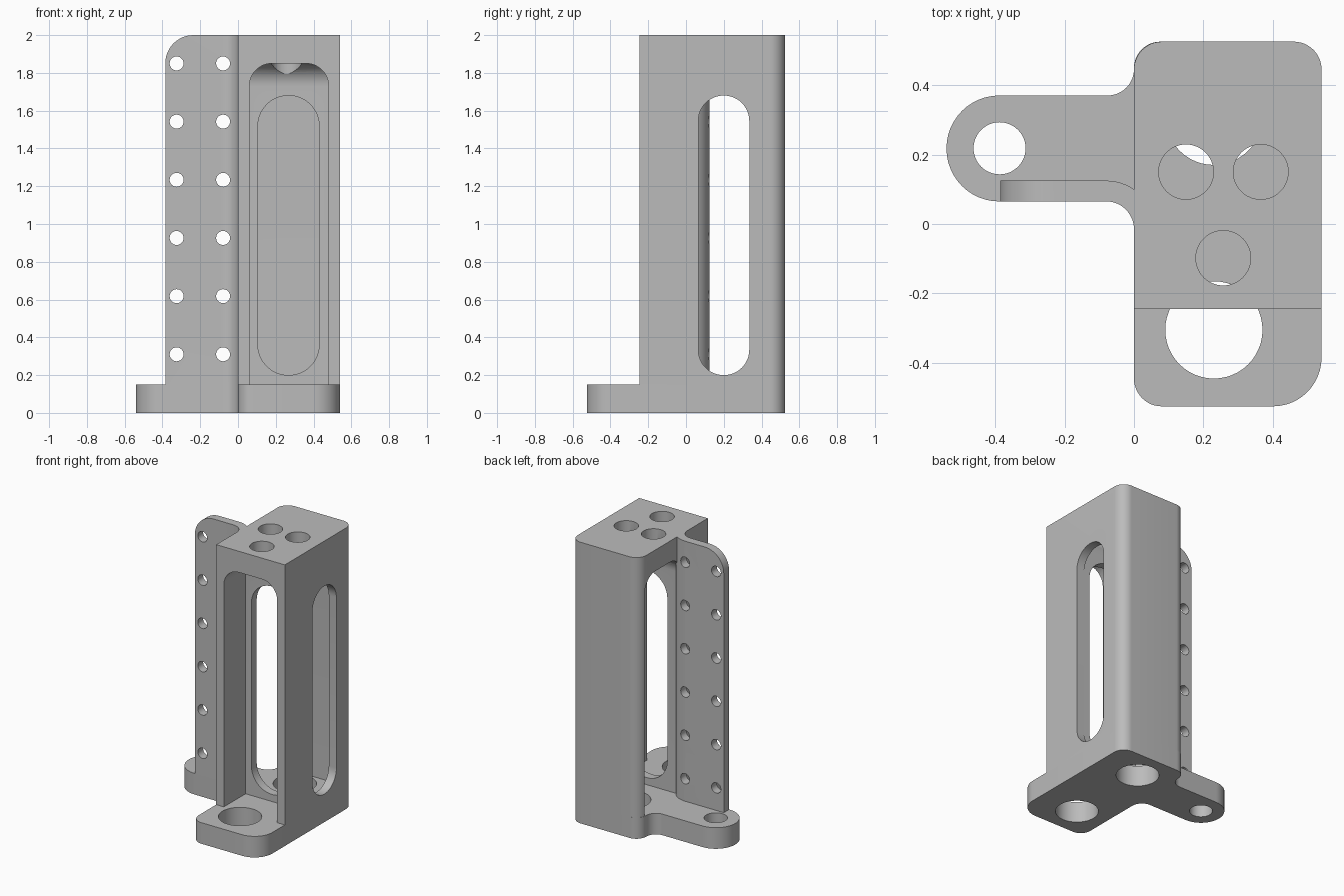
import bpy, bmesh, math
from mathutils import Vector

cube = bpy.data.objects.get("Cube")
if cube:
    bpy.data.objects.remove(cube, do_unlink=True)

mat = bpy.data.materials.new("plain grey")
mat.use_nodes = True
GREY = (0.5, 0.5, 0.5, 1)
mat.diffuse_color = GREY
mat.node_tree.nodes["Principled BSDF"].inputs["Base Color"].default_value = GREY


def rounded(corners, steps=12):
    """Outline from (u, v, radius) corners, convex or concave."""
    pts = []
    n = len(corners)
    for i, (u, v, r) in enumerate(corners):
        p = Vector((u, v))
        if r == 0:
            pts.append(p)
            continue
        a = (Vector(corners[i - 1][:2]) - p).normalized()
        b = (Vector(corners[(i + 1) % n][:2]) - p).normalized()
        half = a.angle(b) / 2
        centre = p + (a + b).normalized() * (r / math.sin(half))
        start = p + a * (r / math.tan(half)) - centre
        end = p + b * (r / math.tan(half)) - centre
        sweep = start.angle(end)
        for k in range(steps + 1):
            t = sweep * k / steps
            pts.append(centre + (start * math.sin(sweep - t) + end * math.sin(t)) / math.sin(sweep))
    return pts


def rect(u0, u1, v0, v1, bottom=0, top_left=0, top_right=0):
    return rounded([(u0, v0, bottom), (u1, v0, bottom), (u1, v1, top_right), (u0, v1, top_left)])


def circle(u, v, r, n=48):
    return [Vector((u + r * math.cos(2 * math.pi * k / n),
                    v + r * math.sin(2 * math.pi * k / n))) for k in range(n)]


def prism(name, outline, plane, w0, w1):
    """Extrude an outline drawn in the xy, xz or yz plane."""
    place = {"xy": lambda p, w: (p.x, p.y, w),
             "xz": lambda p, w: (p.x, w, p.y),
             "yz": lambda p, w: (w, p.x, p.y)}[plane]
    bm = bmesh.new()
    low = [bm.verts.new(place(p, w0)) for p in outline]
    high = [bm.verts.new(place(p, w1)) for p in outline]
    bm.faces.new(low)
    bm.faces.new(high)
    for i in range(len(low)):
        bm.faces.new((low[i - 1], low[i], high[i], high[i - 1]))
    bmesh.ops.recalc_face_normals(bm, faces=bm.faces)
    mesh = bpy.data.meshes.new(name)
    bm.to_mesh(mesh)
    bm.free()
    mesh.materials.append(mat)
    obj = bpy.data.objects.new(name, mesh)
    bpy.context.collection.objects.link(obj)
    return obj


def combine(target, tool, operation="DIFFERENCE"):
    """Apply a boolean and discard the tool."""
    mod = target.modifiers.new("cut", "BOOLEAN")
    mod.operation, mod.solver, mod.object = operation, "EXACT", tool
    bpy.context.view_layer.objects.active = target
    bpy.ops.object.modifier_apply(modifier=mod.name)
    bpy.data.objects.remove(tool, do_unlink=True)


# Base foot with side lug
FLOOR = 0.15
base = prism("base_foot", rounded([
    (0, -0.525, 0.08), (0.54, -0.525, 0.14), (0.54, 0.525, 0.08), (0, 0.525, 0.076),
    (0, 0.37, 0.076), (-0.54, 0.37, 0.152), (-0.54, 0.065, 0.152), (0, 0.065, 0.08)]),
    "xy", 0, FLOOR)
for x, y, r in [(0.23, -0.305, 0.14), (0.23, 0.31, 0.14), (-0.387, 0.218, 0.075)]:
    combine(base, prism("hole", circle(x, y, r), "xy", -0.1, 0.3))

# Hollow column
column = prism("column", rect(0, 0.54, -0.245, 0.525, 0, 0.08, 0.08), "xy", FLOOR, 2)

# Front pocket, rounded at its top corners and where the ceiling meets the web
R = 0.12
pocket = prism("front_pocket", rect(0.06, 0.48, 0, 1.85, 0, R, R), "xz", -0.4, 0.2)
combine(pocket, prism("limit", rect(-0.35, 0, -0.1, 1.85, 0, 0, R), "yz", -0.2, 0.8), "INTERSECT")
combine(column, pocket)

# Side pocket behind the web
pocket = prism("side_pocket", rect(0.06, 0.465, 0, 1.85, 0, R, R), "yz", -0.3, 0.6)
combine(pocket, prism("limit", rect(-0.2, 0.48, -0.1, 1.85, 0, 0, R), "xz", -0.2, 0.8), "INTERSECT")
combine(column, pocket)

# Slots through the web and the outer wall
combine(column, prism("slot", rect(0.105, 0.43, 0.2, 1.68, 0.162, 0.162, 0.162), "xz", -0.05, 0.2))
combine(column, prism("slot", rect(0.065, 0.335, 0.2, 1.68, 0.134, 0.134, 0.134), "yz", 0.4, 0.7))

# Holes in the top
for x, y in [(0.15, 0.15), (0.365, 0.15), (0.257, -0.098)]:
    combine(column, prism("hole", circle(x, y, 0.079), "xy", 1.7, 2.1))

# Drilled side plate, curving into the column wall
plate = prism("side_plate", rounded([
    (-0.385, 0.065, 0), (0, 0.065, 0.08), (0, -0.02, 0),
    (0.06, -0.02, 0), (0.06, 0.125, 0.14), (-0.385, 0.125, 0)]), "xy", FLOOR, 2)
corner = rounded([(-0.385, 1.85, 0), (-0.385, 2, 0.149), (-0.23, 2, 0),
                  (-0.23, 2.1, 0), (-0.5, 2.1, 0), (-0.5, 1.85, 0)])
combine(plate, prism("corner", corner, "xz", -0.2, 0.3))
for row in range(6):
    for x in (-0.325, -0.079):
        combine(plate, prism("hole", circle(x, 0.31 + row * 0.308, 0.037, 24), "xz", -0.1, 0.3))

# Smooth curved walls, keep edges crisp
bpy.ops.object.select_all(action="DESELECT")
for obj in (base, column, plate):
    obj.select_set(True)
bpy.context.view_layer.objects.active = column
bpy.ops.object.shade_smooth_by_angle(angle=math.radians(30))
